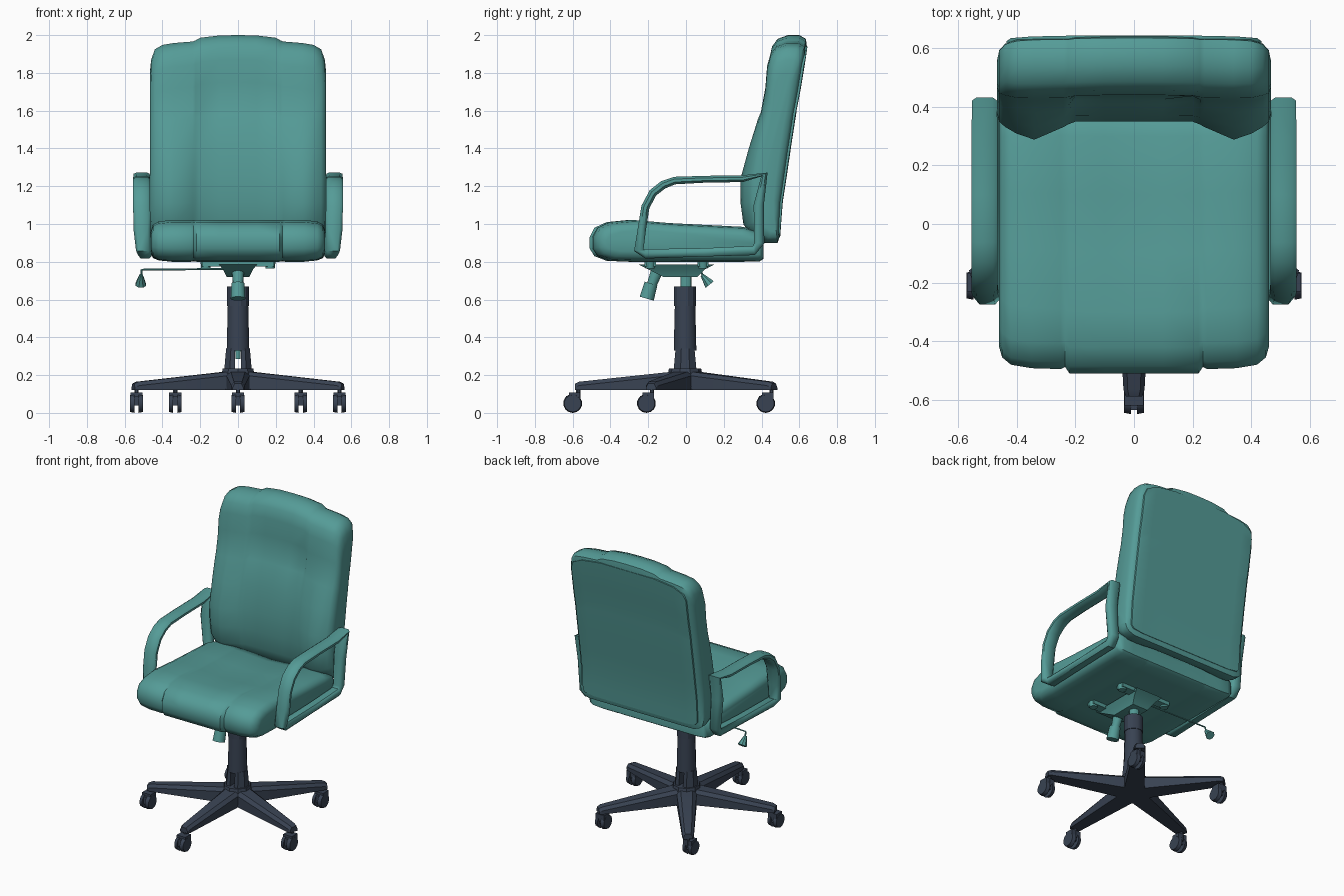
import bpy, bmesh, math
from mathutils import Vector

cube = bpy.data.objects.get("Cube")
if cube:
    bpy.data.objects.remove(cube, do_unlink=True)


def material(name, color):
    mat = bpy.data.materials.new(name)
    mat.use_nodes = True
    mat.diffuse_color = color
    mat.node_tree.nodes["Principled BSDF"].inputs["Base Color"].default_value = color
    return mat


TEAL = material("teal leather", (0.09, 0.33, 0.31, 1))
DARK = material("dark slate plastic", (0.04, 0.055, 0.085, 1))


def finish(name, bm, mat, angle=48):
    """Turn a bmesh into a named, shaded object."""
    bmesh.ops.recalc_face_normals(bm, faces=bm.faces)
    mesh = bpy.data.meshes.new(name)
    bm.to_mesh(mesh)
    bm.free()
    obj = bpy.data.objects.new(name, mesh)
    bpy.context.collection.objects.link(obj)
    mesh.materials.append(mat)
    bpy.ops.object.select_all(action="DESELECT")
    obj.select_set(True)
    bpy.context.view_layer.objects.active = obj
    bpy.ops.object.shade_smooth_by_angle(angle=math.radians(angle))


def add_loft(bm, rings, closed=False):
    """Skin a series of point rings, capped unless the series is closed."""
    rows = [[bm.verts.new(p) for p in ring] for ring in rings]
    count = len(rows[0])
    pairs = list(zip(rows, rows[1:]))
    if closed:
        pairs.append((rows[-1], rows[0]))
    else:
        bm.faces.new(rows[0])
        bm.faces.new(rows[-1])
    for a, b in pairs:
        for i in range(count):
            j = (i + 1) % count
            bm.faces.new((a[i], a[j], b[j], b[i]))


def add_tube(bm, start, end, r1, r2, sides=12):
    """Tapered cylinder between two points."""
    start, end = Vector(start), Vector(end)
    turn = (end - start).to_track_quat("Z", "Y")
    rings = []
    for center, r in ((start, r1), (end, r2)):
        angles = [math.tau * (i + 0.5) / sides for i in range(sides)]
        rings.append([center + turn @ Vector((r * math.cos(a), r * math.sin(a), 0)) for a in angles])
    add_loft(bm, rings)


def add_box(bm, low, high):
    (x0, y0, z0), (x1, y1, z1) = low, high
    add_loft(bm, [[(x0, y0, z), (x1, y0, z), (x1, y1, z), (x0, y1, z)] for z in (z0, z1)])


def cushion(name, profile, half_stations, place, slope=0, shape=lambda x, s: (0, 0)):
    """Loft a side profile across x; stations give (x, low inset, high inset, thickness)."""
    stations = [(-x, a, b, t) for x, a, b, t in half_stations]
    stations += [st for st in reversed(half_stations) if st[0] > 0]
    first, last = profile[0][0], profile[-1][0]
    rings = []
    for x, a, b, t in stations:
        low_side, high_side = [], []
        for s, low, high in profile:
            u = (s - first) / (last - first)
            s2 = first + a + u * (last - first - a - b)
            d_low, d_high = shape(x, s)
            mid = (low + high) / 2 + (s2 - s) * slope
            half = (high - low) / 2 * t
            low_side.append(place(x, s2, mid - half + d_low))
            high_side.append(place(x, s2, mid + half + d_high))
        rings.append(low_side + high_side[::-1])
    bm = bmesh.new()
    add_loft(bm, rings)
    finish(name, bm, TEAL)


# Seat cushion with a proud centre panel and a shallow dip behind the front roll
seat_profile = [(-.51, .87, .93), (-.485, .83, .98), (-.42, .805, 1.01), (-.3, .8, 1.022),
                (-.1, .8, 1.005), (.1, .8, .995), (.3, .8, .985), (.39, .802, .96), (.41, .815, .92)]
seat_stations = [(.46, .09, .02, .5), (.45, .055, .01, .78), (.42, .03, 0, .92), (.35, .018, 0, 1),
                 (.25, .015, 0, 1), (.235, .022, 0, .97), (.22, 0, 0, 1), (.1, 0, 0, 1), (0, 0, 0, 1)]


def seat_dip(x, y):
    return 0, -.022 * max(0, 1 - abs(x) / .35) if y > -.25 else 0


cushion("seat_cushion", seat_profile, seat_stations, lambda x, s, v: (x, s, v), shape=seat_dip)

# Backrest cushion with side bolsters, a sunken head panel and one deeper tuck
back_profile = [(.9, .43, .485), (.93, .39, .495), (1, .365, .5), (1.12, .35, .51), (1.25, .35, .53),
                (1.42, .37, .555), (1.58, .395, .58), (1.62, .405, .585), (1.75, .425, .61),
                (1.87, .435, .63), (1.94, .455, .64), (1.98, .485, .635), (2, .54, .6)]
back_stations = [(.467, .06, .2, .4), (.46, .03, .13, .7), (.44, .015, .075, .85), (.4, 0, .052, .97),
                 (.34, 0, .042, 1), (.24, 0, .034, 1), (.225, 0, .028, .98), (.2, 0, .014, 1),
                 (.1, 0, .002, 1), (0, 0, 0, 1)]


def back_form(x, z):
    reach = abs(x)
    across = max(0, min((reach - .2) / .14, 1 - (reach - .34) * 5))
    bolster = across * max(0, min(1, (1.65 - z) / .4, (z - .88) / .1))
    hollow = max(0, min((z - 1.5) / .12, (1.95 - z) / .33)) * (reach < .21)
    tuck = max(0, 1 - abs(x - .2) / .1) * max(0, 1 - abs(z - 1.61) / .15)
    return .02 * hollow + .015 * tuck - .06 * bolster, 0


def upright(x, s, v):
    return x, v, s


cushion("backrest_cushion", back_profile, back_stations, upright, .16, back_form)

# Rear cover panel
cover_profile = [(z, rear - .02, rear + .003) for z, front, rear in back_profile[1:-2]]
cover_stations = [(.435, .03, .1, .7), (.42, .01, .055, 1), (.35, 0, .02, 1), (.2, 0, 0, 1), (0, 0, 0, 1)]
cushion("rear_cover", cover_profile, cover_stations, upright, .16)

# Armrest loops: y, z, half thickness, centre x, half width
arm_path = [(.415, 1.262, .02, .51, .042), (.3, 1.24, .018, .51, .045), (.1, 1.237, .018, .51, .045),
            (-.06, 1.23, .02, .51, .045), (-.12, 1.208, .022, .51, .045), (-.175, 1.165, .022, .51, .045),
            (-.215, 1.09, .022, .51, .045), (-.234, .97, .022, .508, .045), (-.25, .86, .025, .5, .04),
            (-.215, .842, .025, .492, .035), (.1, .85, .022, .492, .035), (.36, .86, .025, .492, .035),
            (.388, .9, .027, .495, .035), (.385, 1.1, .027, .507, .04)]


def armrest(name, side):
    rings = []
    for i, (y, z, t, cx, w) in enumerate(arm_path):
        before, after = arm_path[i - 1], arm_path[(i + 1) % len(arm_path)]
        along = Vector((after[0] - before[0], after[1] - before[1])).normalized()
        ring = []
        for u, v in ((1, .4), (.65, 1), (-.65, 1), (-1, .4), (-1, -.4), (-.65, -1), (.65, -1), (1, -.4)):
            ring.append((side * (cx + u * w), y - along.y * v * t, z + along.x * v * t))
        rings.append(ring)
    bm = bmesh.new()
    add_loft(bm, rings, closed=True)
    finish(name, bm, TEAL)


armrest("left_armrest", 1)
armrest("right_armrest", -1)

# Tilt mechanism: wedge housing, mounting bars and stem
bm = bmesh.new()
add_loft(bm, [[(-w, front, z), (w, front, z), (w, back, z), (-w, back, z)]
              for w, front, back, z in ((.06, -.12, .06, .72), (.08, -.2, .1, .76), (.1, -.25, .15, .785))])
for side in (-1, 1):
    y = side * .14 - .05
    add_box(bm, (-.19, y - .03, .775), (.19, y + .03, .805))
    for x in (-.17, .17):
        add_tube(bm, (x, y, .765), (x, y, .8), .025, .03)
add_tube(bm, (0, 0, .64), (0, 0, .74), .03, .03)
finish("tilt_mechanism", bm, TEAL, 30)

# Tension knob
bm = bmesh.new()
add_tube(bm, (0, -.15, .76), (0, -.185, .67), .034, .026)
add_tube(bm, (0, -.185, .685), (0, -.208, .605), .036, .04)
finish("tension_knob", bm, TEAL, 30)

# Height lever with paddle
bm = bmesh.new()
add_tube(bm, (-.08, .06, .762), (-.51, .08, .758), .005, .005, 6)
add_tube(bm, (-.51, .08, .758), (-.513, .09, .715), .005, .005, 6)
add_tube(bm, (-.513, .085, .73), (-.515, .125, .68), .01, .03, 8)
finish("height_lever", bm, TEAL, 30)

# Column: collar and sleeve on two legs, with the gas spring tip showing in the slot
bm = bmesh.new()
add_tube(bm, (0, -.005, .33), (0, -.005, .57), .062, .056)
add_tube(bm, (0, -.005, .565), (0, -.005, .67), .06, .06)
for side in (-1, 1):
    rings = []
    for outer, depth, z in ((.074, .062, .21), (.063, .05, .34)):
        corners = ((.016, -depth), (outer * .6, -depth), (outer, -depth * .4),
                   (outer, depth * .4), (outer * .6, depth), (.016, depth))
        rings.append([(side * x, y - .005, z) for x, y in corners])
    add_loft(bm, rings)
finish("column", bm, DARK, 30)

bm = bmesh.new()
add_tube(bm, (0, -.005, .285), (0, -.005, .36), .014, .016)
finish("gas_spring_tip", bm, TEAL, 30)

# Five-arm base and casters
bm = bmesh.new()
add_tube(bm, (0, -.005, .12), (0, -.005, .235), .11, .085, 10)
for i in range(5):
    angle = math.radians(72 * i - 90)
    out = Vector((math.cos(angle), math.sin(angle), 0))
    across = Vector((-out.y, out.x, 0))
    rings = []
    for reach, w, top in ((.03, .065, .222), (.56, .036, .165), (.583, .028, .155)):
        center = Vector((0, -.005, 0)) + out * reach
        section = ((-w, .12), (w, .12), (w, top - .02), (w * .6, top), (-w * .6, top), (-w, top - .02))
        rings.append([center + across * u + Vector((0, 0, z)) for u, z in section])
    add_loft(bm, rings)

    # Caster: stem, hood and twin wheels
    cb = bmesh.new()
    x, y = out.x * .565, out.y * .565 - .035
    add_tube(cb, (x, y + .03, .06), (x, y + .03, .13), .012, .012, 8)
    add_box(cb, (x - .033, y - .02, .07), (x + .033, y + .04, .108))
    add_box(cb, (x - .012, y - .035, .04), (x + .012, y + .03, .09))
    for side in (-1, 1):
        add_tube(cb, (x + side * .011, y, .05), (x + side * .034, y, .05), .05, .045, 14)
    finish("caster_%d" % (i + 1), cb, DARK, 35)
finish("five_arm_base", bm, DARK, 30)
